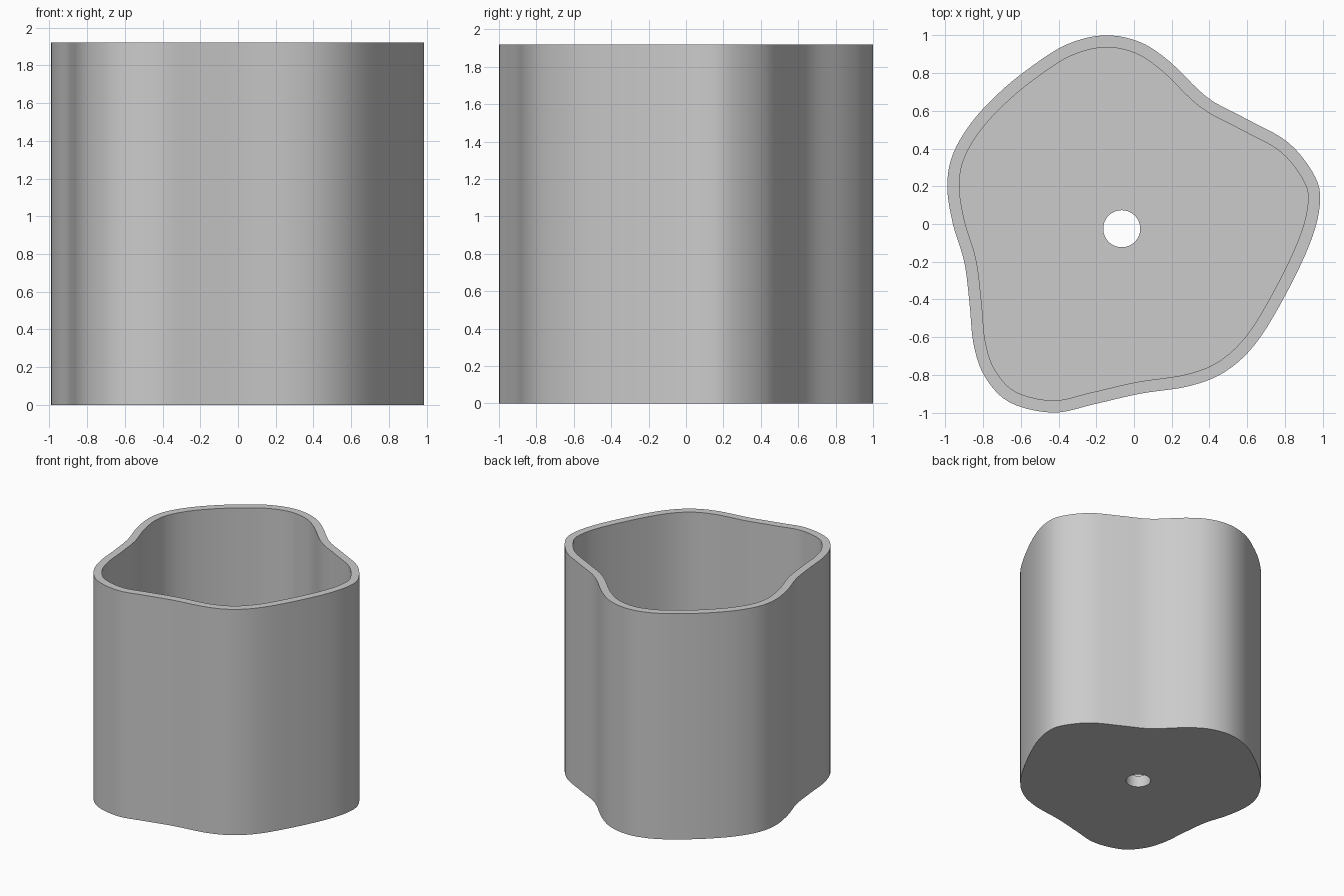
import bpy
import bmesh
from mathutils import Vector

old = bpy.data.objects.get("Cube")
if old:
    bpy.data.objects.remove(old, do_unlink=True)

height = 1.92
wall = 0.064
floor_top = 0.1
hole_radius = 0.098
hole_centre = Vector((-0.065, -0.025))
steps = 5

# Wavy five-lobed outline, counter-clockwise from the right
outline = [
    (0.985, 0.1), (0.96, 0.25), (0.82, 0.43), (0.6, 0.555), (0.39, 0.67),
    (0.19, 0.86), (0.03, 0.965), (-0.16, 1), (-0.36, 0.95), (-0.55, 0.83),
    (-0.71, 0.7), (-0.86, 0.54), (-0.96, 0.37), (-0.99, 0.2), (-0.96, 0),
    (-0.9, -0.2), (-0.872, -0.42), (-0.85, -0.64), (-0.79, -0.81),
    (-0.66, -0.945), (-0.43, -1), (-0.21, -0.955), (0.03, -0.9),
    (0.29, -0.86), (0.48, -0.785), (0.64, -0.64), (0.79, -0.4), (0.93, -0.11),
]


def smooth_loop(points, count):
    """Closed smooth curve through the points."""
    pts = [Vector(p) for p in points]
    total = len(pts)
    result = []
    for i in range(total):
        a, b, c, d = (pts[(i + k) % total] for k in (-1, 0, 1, 2))
        for s in range(count):
            t = s / count
            result.append(0.5 * (2 * b + (c - a) * t
                                 + (2 * a - 5 * b + 4 * c - d) * t ** 2
                                 + (3 * b - a - 3 * c + d) * t ** 3))
    return result


def inset_loop(points, distance):
    """Move every point inward along the curve normal."""
    result = []
    for i, p in enumerate(points):
        tangent = (points[(i + 1) % len(points)] - points[i - 1]).normalized()
        result.append(p + Vector((-tangent.y, tangent.x)) * distance)
    return result


outer = smooth_loop(outline, steps)
inner = inset_loop(outer, wall)
hole = [hole_centre + (p - hole_centre).normalized() * hole_radius for p in outer]

# Rings in order: outside wall, rim, inside wall, floor, drain hole, underside
sections = [(outer, 0), (outer, height), (inner, height),
            (inner, floor_top), (hole, floor_top), (hole, 0)]

bm = bmesh.new()
rings = [[bm.verts.new((p.x, p.y, z)) for p in loop] for loop, z in sections]
for r, lower in enumerate(rings):
    upper = rings[(r + 1) % len(rings)]
    for i in range(len(lower)):
        j = (i + 1) % len(lower)
        bm.faces.new((lower[i], lower[j], upper[j], upper[i]))
bmesh.ops.recalc_face_normals(bm, faces=bm.faces[:])
mesh = bpy.data.meshes.new("planter_pot")
bm.to_mesh(mesh)
bm.free()

# Single plain grey
grey = bpy.data.materials.new("light_grey")
grey.use_nodes = True
colour = (0.6, 0.6, 0.6, 1)
grey.diffuse_color = colour
grey.node_tree.nodes["Principled BSDF"].inputs["Base Color"].default_value = colour
mesh.materials.append(grey)

pot = bpy.data.objects.new("planter_pot", mesh)
bpy.context.collection.objects.link(pot)
bpy.ops.object.select_all(action="DESELECT")
pot.select_set(True)
bpy.context.view_layer.objects.active = pot
bpy.ops.object.shade_smooth_by_angle()
